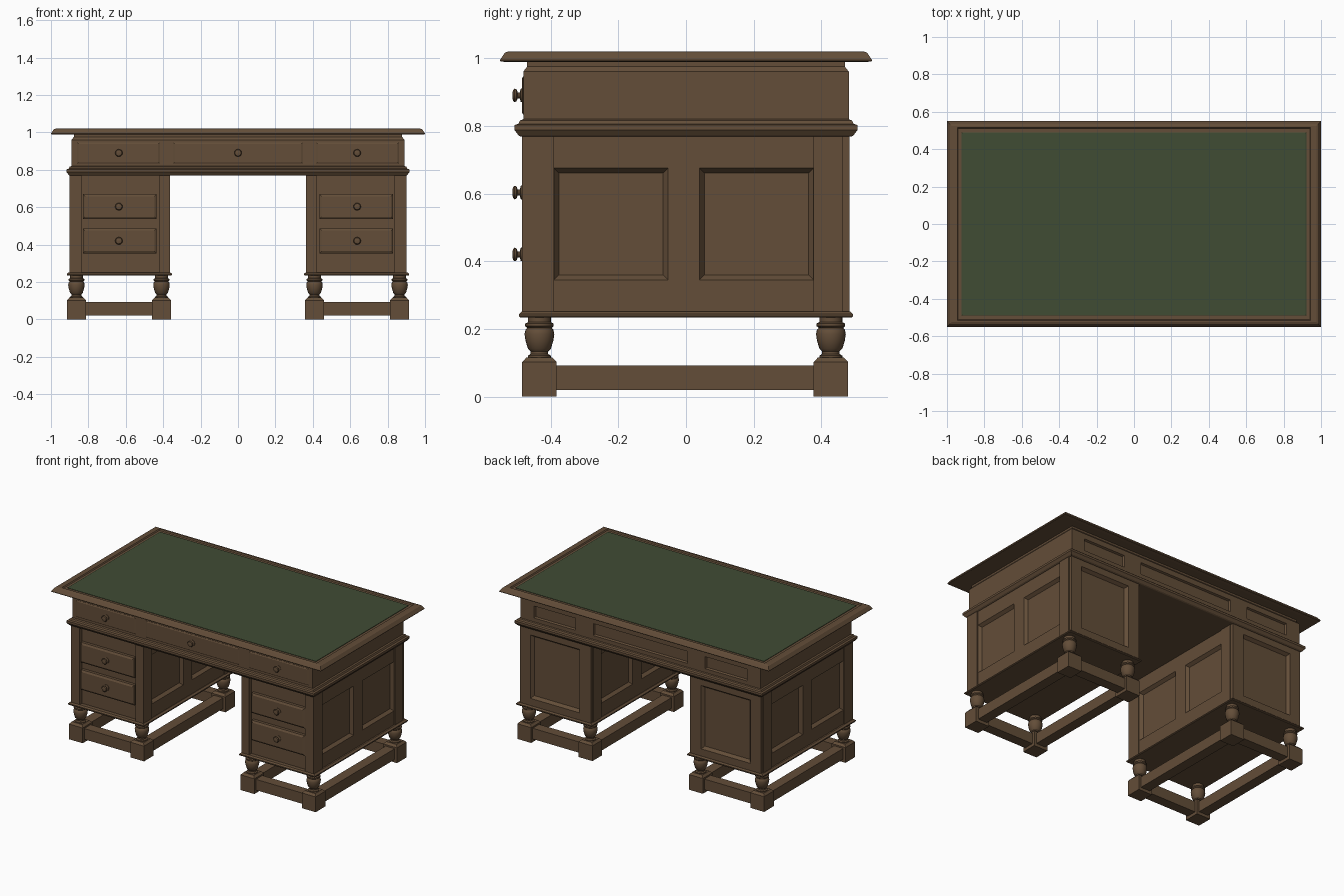
import bpy, bmesh, math
from mathutils import Matrix, Vector

if "Cube" in bpy.data.objects:
    bpy.data.objects.remove(bpy.data.objects["Cube"])


def material(name, rgb):
    m = bpy.data.materials.new(name)
    m.diffuse_color = (*rgb, 1)
    m.use_nodes = True
    m.node_tree.nodes["Principled BSDF"].inputs["Base Color"].default_value = m.diffuse_color
    return m


WOOD = material("brown_wood", (0.125, 0.075, 0.040))
LEATHER = material("green_leather", (0.051, 0.072, 0.034))
FORWARD = Matrix.Rotation(math.pi / 2, 4, 'X')  # turns local z towards -y


def finish(bm, name, mat=WOOD, mirror=False, smooth=False):
    me = bpy.data.meshes.new(name)
    bm.to_mesh(me)
    bm.free()
    if smooth:
        me.shade_smooth()
        me.set_sharp_from_angle(angle=math.radians(40))
    me.materials.append(mat)
    ob = bpy.data.objects.new(name, me)
    bpy.context.collection.objects.link(ob)
    if mirror:
        ob.modifiers.new("Mirror", 'MIRROR')
    return ob


def loft(bm, sections, matrix=Matrix(), centre=(0, 0)):
    """Stack of rectangles (half_x, half_y, z), closed at both ends."""
    rings = []
    for hx, hy, z in sections:
        rings.append([bm.verts.new(matrix @ Vector((centre[0] + sx * hx, centre[1] + sy * hy, z)))
                      for sx, sy in ((-1, -1), (1, -1), (1, 1), (-1, 1))])
    for a, b in zip(rings, rings[1:]):
        for i in range(4):
            j = (i + 1) % 4
            bm.faces.new((a[i], a[j], b[j], b[i]))
    bm.faces.new(rings[0][::-1])
    bm.faces.new(rings[-1])


def box(bm, x0, x1, y0, y1, z0, z1):
    h = ((x1 - x0) / 2, (y1 - y0) / 2)
    loft(bm, [(*h, z0), (*h, z1)], centre=((x0 + x1) / 2, (y0 + y1) / 2))


def lathe(bm, profile, matrix, sides=20):
    """Turned solid from (radius, z) points."""
    rings = [[bm.verts.new(matrix @ Vector((r * math.cos(2 * math.pi * i / sides),
                                            r * math.sin(2 * math.pi * i / sides), z)))
              for i in range(sides)] for r, z in profile]
    for a, b in zip(rings, rings[1:]):
        for i in range(sides):
            j = (i + 1) % sides
            bm.faces.new((a[i], a[j], b[j], b[i]))
    bm.faces.new(rings[0][::-1])
    bm.faces.new(rings[-1])


def panelled_box(bm, lo, hi, panels, rim=0.021, depth=0.02):
    """Box whose sides carry sunk panels; panels = {(axis, sign): [(u0, u1, v0, v1)]}."""
    sunk = []
    for axis in range(3):
        u, v = (axis + 1) % 3, (axis + 2) % 3
        if axis == 1:
            u, v = 0, 2
        for sign in (-1, 1):
            rects = panels.get((axis, sign), [])
            us = sorted({lo[u], hi[u], *[c for r in rects for c in r[:2]]})
            vs = sorted({lo[v], hi[v], *[c for r in rects for c in r[2:]]})

            def vert(a, b):
                p = [0, 0, 0]
                p[axis], p[u], p[v] = (hi if sign > 0 else lo)[axis], a, b
                return bm.verts.new(p)
            grid = [[vert(a, b) for b in vs] for a in us]
            for i in range(len(us) - 1):
                for j in range(len(vs) - 1):
                    f = bm.faces.new((grid[i][j], grid[i + 1][j], grid[i + 1][j + 1], grid[i][j + 1]))
                    f.normal_update()
                    if f.normal[axis] * sign < 0:
                        f.normal_flip()
                    if (us[i], us[i + 1], vs[j], vs[j + 1]) in rects:
                        sunk.append(f)
    bm.normal_update()
    if sunk:
        bmesh.ops.inset_individual(bm, faces=sunk, thickness=rim, depth=-depth)


# Table top with bevelled edge and a groove round the writing surface
bm = bmesh.new()
loft(bm, [(0.975, 0.525, 0.988), (0.998, 0.548, 0.990), (1.0, 0.55, 0.994), (0.985, 0.535, 1.016),
          (0.975, 0.525, 1.02), (0.945, 0.515, 1.02), (0.94, 0.51, 1.013)])
finish(bm, "table_top")
bm = bmesh.new()
loft(bm, [(0.922, 0.49, 1.008), (0.922, 0.49, 1.016), (0.918, 0.486, 1.018)])
finish(bm, "writing_surface", LEATHER)

# Frieze with sunk panels on the back
bm = bmesh.new()
z = (0.845, 0.925)
panelled_box(bm, (-0.89, -0.48, 0.80), (0.89, 0.482, 0.96),
             {(1, 1): [(-0.79, -0.48, *z), (-0.35, 0.35, *z), (0.48, 0.79, *z)]}, 0.008, 0.012)
loft(bm, [(0.89, 0.481, 0.96), (0.878, 0.469, 0.975), (0.878, 0.469, 0.99)])
finish(bm, "frieze")

# Waist moulding under the frieze
bm = bmesh.new()
loft(bm, [(0.898, 0.488, 0.768), (0.905, 0.495, 0.772), (0.917, 0.507, 0.788), (0.917, 0.507, 0.802),
          (0.905, 0.495, 0.806), (0.90, 0.49, 0.816), (0.89, 0.48, 0.82)])
finish(bm, "waist_moulding")


def drawer(bm, x0, x1, z0, z1, back, front, edge):
    hx, hz = (x1 - x0) / 2, (z1 - z0) / 2
    loft(bm, [(hx, hz, -back), (hx, hz, -front - edge * 0.6), (hx - edge, hz - edge, -front)],
         FORWARD, ((x0 + x1) / 2, (z0 + z1) / 2))


# Drawer fronts
bm = bmesh.new()
drawer(bm, -0.345, 0.345, 0.834, 0.945, -0.47, -0.485, 0.006)
finish(bm, "centre_drawer")
bm = bmesh.new()
drawer(bm, 0.42, 0.86, 0.834, 0.945, -0.47, -0.485, 0.006)
finish(bm, "upper_drawers", mirror=True)
bm = bmesh.new()
for z0 in (0.353, 0.536):
    drawer(bm, 0.435, 0.83, z0, z0 + 0.134, -0.44, -0.485, 0.012)
finish(bm, "pedestal_drawers", mirror=True)

# Turned knobs
KNOB = [(0.02, -0.005), (0.02, 0.003), (0.009, 0.006), (0.009, 0.012), (0.018, 0.016),
        (0.02, 0.021), (0.016, 0.026), (0.006, 0.028)]
bm = bmesh.new()
lathe(bm, KNOB, Matrix.Translation((0, -0.485, 0.89)) @ FORWARD, 16)
finish(bm, "centre_knob", smooth=True)
bm = bmesh.new()
for kz in (0.89, 0.603, 0.42):
    lathe(bm, KNOB, Matrix.Translation((0.637, -0.485, kz)) @ FORWARD, 16)
finish(bm, "drawer_knobs", mirror=True, smooth=True)

# Pedestals: sunk panels on both sides and the back
bm = bmesh.new()
sides = [(-0.39, -0.053, 0.345, 0.675), (0.04, 0.377, 0.345, 0.675)]
panelled_box(bm, (0.368, -0.458, 0.24), (0.894, 0.483, 0.78),
             {(0, 1): sides, (0, -1): sides, (1, 1): [(0.45, 0.815, 0.30, 0.725)]})
finish(bm, "pedestals", mirror=True)

# Corner posts
bm = bmesh.new()
for x0, x1 in ((0.363, 0.42), (0.836, 0.9)):
    box(bm, x0, x1, -0.484, -0.39, 0.24, 0.78)
    box(bm, x0, x1, 0.377, 0.463, 0.24, 0.78)
finish(bm, "corner_posts", mirror=True)

# Plinth under each pedestal
bm = bmesh.new()
loft(bm, [(0.278, 0.49, 0.234), (0.281, 0.493, 0.238), (0.281, 0.493, 0.244), (0.27, 0.484, 0.252)],
     centre=(0.634, 0))
finish(bm, "plinths", mirror=True)

# Turned legs, feet and stretchers
LEG = [(0.028, 0.10), (0.034, 0.116), (0.034, 0.121), (0.026, 0.126), (0.026, 0.134), (0.034, 0.142),
       (0.041, 0.165), (0.044, 0.185), (0.041, 0.198), (0.036, 0.203), (0.042, 0.208), (0.042, 0.216),
       (0.034, 0.22), (0.034, 0.24)]
XS, YS = (0.409, 0.864), (-0.433, 0.428)
bm = bmesh.new()
for x in XS:
    for y in YS:
        lathe(bm, LEG, Matrix.Translation((x, y, 0)))
finish(bm, "turned_legs", mirror=True, smooth=True)
bm = bmesh.new()
for x in XS:
    for y in YS:
        loft(bm, [(0.051, 0.051, 0), (0.051, 0.051, 0.102), (0.038, 0.038, 0.116)], centre=(x, y))
finish(bm, "feet", mirror=True)
bm = bmesh.new()
for x in XS:
    box(bm, x - 0.034, x + 0.034, YS[0], YS[1], 0.02, 0.092)
for y in YS:
    box(bm, XS[0], XS[1], y - 0.034, y + 0.034, 0.02, 0.092)
finish(bm, "stretchers", mirror=True)
